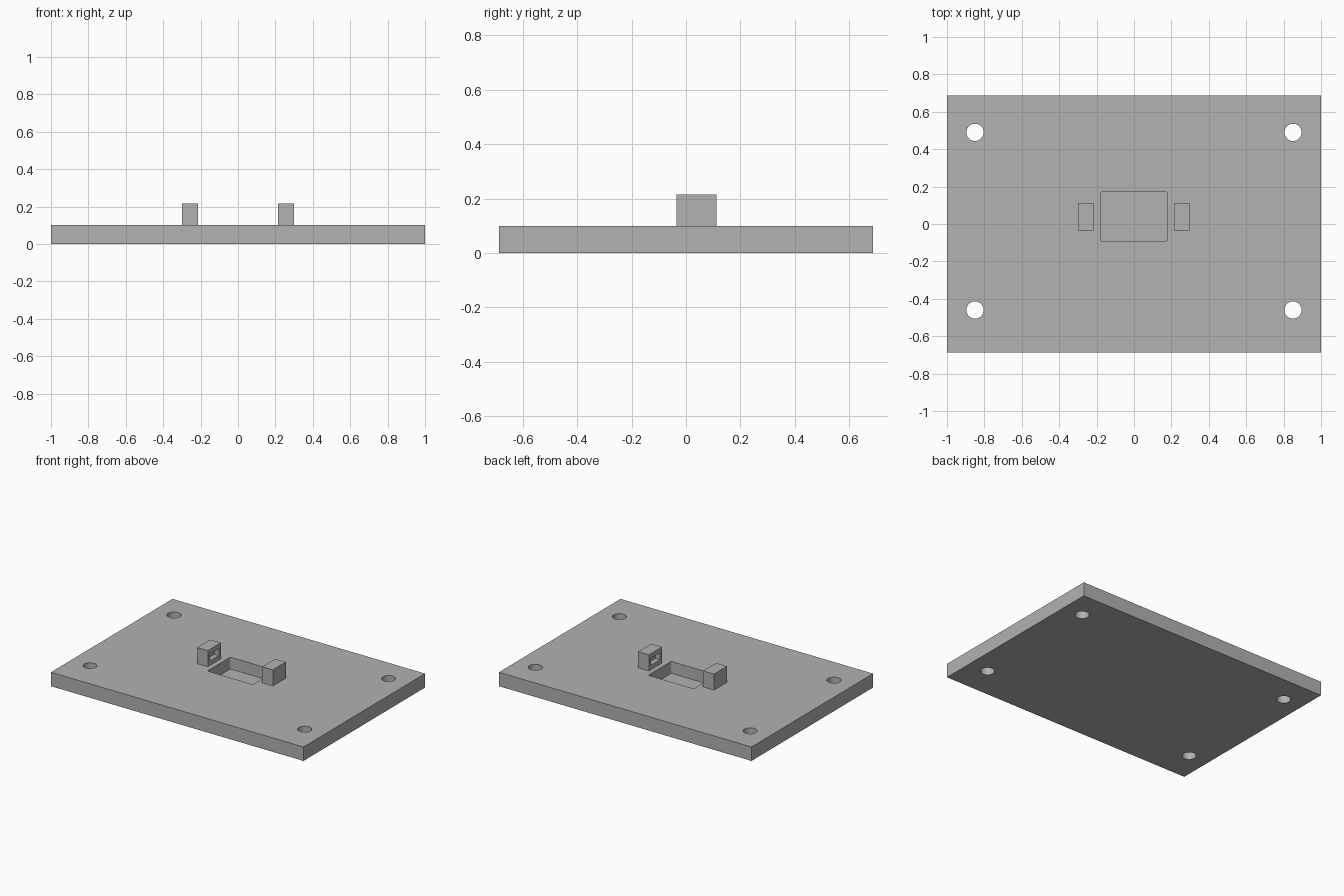
import bpy
from mathutils import Vector

old = bpy.data.objects.get("Cube")
if old:
    bpy.data.objects.remove(old, do_unlink=True)

# One grey for the whole mount
grey = bpy.data.materials.new("plain grey")
grey.use_nodes = True
colour = (0.445, 0.445, 0.445, 1)
grey.diffuse_color = colour
grey.node_tree.nodes["Principled BSDF"].inputs["Base Color"].default_value = colour


def box(name, low, high):
    low, high = Vector(low), Vector(high)
    bpy.ops.mesh.primitive_cube_add(size=1, location=(low + high) / 2)
    ob = bpy.context.object
    ob.name = name
    ob.scale = high - low
    bpy.ops.object.transform_apply(location=False, rotation=False, scale=True)
    ob.data.materials.append(grey)
    return ob


def apply(ob, modifier):
    bpy.context.view_layer.objects.active = ob
    bpy.ops.object.modifier_apply(modifier=modifier.name)


def cut(ob, cutter):
    mod = ob.modifiers.new("cut", "BOOLEAN")
    mod.operation = "DIFFERENCE"
    mod.solver = "EXACT"
    mod.object = cutter
    apply(ob, mod)
    bpy.data.objects.remove(cutter, do_unlink=True)


# Base plate
plate = box("base_plate", (-1, -0.6875, 0), (1, 0.6875, 0.1))

# Central pocket with slightly rounded upright corners
pocket = box("pocket_cutter", (-0.18, -0.09, 0.015), (0.18, 0.17, 0.2))
weights = pocket.data.attributes.new("bevel_weight_edge", "FLOAT", "EDGE")
for edge in pocket.data.edges:
    a, b = (pocket.data.vertices[i].co for i in edge.vertices)
    weights.data[edge.index].value = 1.0 if abs(a.z - b.z) > 0.01 else 0.0
bevel = pocket.modifiers.new("corners", "BEVEL")
bevel.limit_method = "WEIGHT"
bevel.width = 0.008
bevel.segments = 3
apply(pocket, bevel)
cut(plate, pocket)

# Four screw holes through the plate
for x in (-0.85, 0.85):
    for y in (-0.46, 0.49):
        bpy.ops.mesh.primitive_cylinder_add(vertices=48, radius=0.046, depth=0.4,
                                            location=(x, y, 0.05))
        hole = bpy.context.object
        hole.data.materials.append(grey)
        cut(plate, hole)
bpy.ops.object.select_all(action="DESELECT")
plate.select_set(True)
bpy.context.view_layer.objects.active = plate
bpy.ops.object.shade_smooth_by_angle()

# Two holding blocks with a blind slot in the face toward the pocket
for side, name in ((-1, "right_block"), (1, "left_block")):
    xs = sorted((side * 0.215, side * 0.3))
    block = box(name, (xs[0], -0.035, 0.1), (xs[1], 0.113, 0.215))
    xs = sorted((side * 0.19, side * 0.25))
    cut(block, box("slot_cutter", (xs[0], -0.012, 0.132), (xs[1], 0.09, 0.182)))
